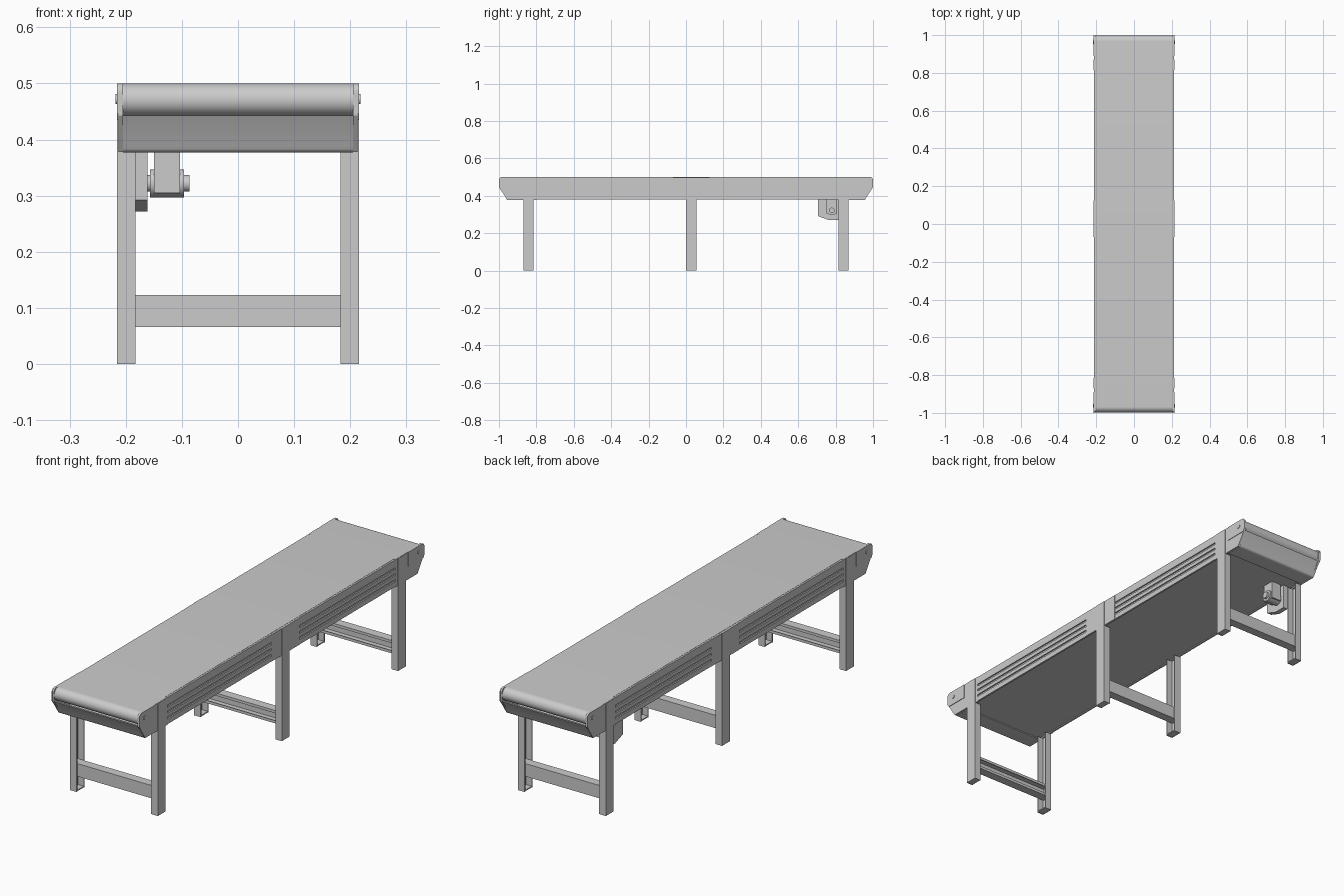
import bpy, bmesh, math
from mathutils import Vector

if "Cube" in bpy.data.objects:
    bpy.data.objects.remove(bpy.data.objects["Cube"])


def prism(name, pts, axis, a, b, smooth=False):
    """Extrude a 2D profile along an axis. x: pts=(y,z), y: pts=(x,z), z: pts=(x,y)."""
    def place(p, t):
        return {'x': (t, p[0], p[1]), 'y': (p[0], t, p[1]), 'z': (p[0], p[1], t)}[axis]
    bm = bmesh.new()
    face = bm.faces.new([bm.verts.new(place(p, a)) for p in pts])
    ext = bmesh.ops.extrude_face_region(bm, geom=[face])
    shift = Vector(place((0, 0), b - a))
    bmesh.ops.translate(bm, vec=shift, verts=[v for v in ext['geom'] if isinstance(v, bmesh.types.BMVert)])
    bmesh.ops.recalc_face_normals(bm, faces=bm.faces)
    me = bpy.data.meshes.new(name)
    bm.to_mesh(me)
    bm.free()
    ob = bpy.data.objects.new(name, me)
    bpy.context.collection.objects.link(ob)
    if smooth:
        bpy.ops.object.select_all(action='DESELECT')
        ob.select_set(True)
        bpy.context.view_layer.objects.active = ob
        bpy.ops.object.shade_smooth_by_angle(angle=math.radians(35))
    return ob


def box(name, x0, x1, y0, y1, z0, z1):
    return prism(name, [(x0, y0), (x1, y0), (x1, y1), (x0, y1)], 'z', z0, z1)


def arc(cx, cy, r, a0, a1, n):
    return [(cx + r * math.cos(math.radians(a0 + (a1 - a0) * i / n)),
             cy + r * math.sin(math.radians(a0 + (a1 - a0) * i / n))) for i in range(n + 1)]


def disc(name, y, z, r, x0, x1, n=32):
    return prism(name, arc(y, z, r, 0, 360 - 360 / n, n - 1), 'x', x0, x1, True)


# Belt loop around both end rollers
R, CY, CZ = 0.029, 0.968, 0.471
prism("belt", arc(CY, CZ, R, -90, 90, 24) + arc(-CY, CZ, R, 90, 270, 24), 'x', -0.205, 0.205, True)

# Underside pan
box("bottom_pan", -0.205, 0.205, -0.9, 0.9, 0.384, 0.39)

# Sloped guards under each roller
for s, end in ((-1, "front"), (1, "back")):
    guard = [(0.994, 0.443), (0.963, 0.390)] + arc(0.950, 0.389, 0.012, -30, -90, 6)
    guard += [(0.88, 0.377), (0.88, 0.381), (0.949, 0.382), (0.985, 0.443)]
    prism(end + "_guard", [(s * y, z) for y, z in guard], 'x', -0.205, 0.205, True)

# Side frames
TOP, BOT = 0.499, 0.38
IN, OUT = 0.205, 0.213
SLOTS = (0.407, 0.433, 0.459)
LEGS = ((-0.8425, 1), (0.0275, -1), (0.8425, -1))
for s, side in ((-1, "left"), (1, "right")):
    # Grooved rails between the plates
    prof = [(IN, BOT), (OUT, BOT)]
    for z in SLOTS:
        prof += [(OUT, z - 0.005), (OUT - 0.006, z - 0.005), (OUT - 0.006, z + 0.005), (OUT, z + 0.005)]
    prof += [(OUT, TOP), (IN, TOP)]
    prof = [(s * x, z) for x, z in prof]
    prism(side + "_front_rail", prof, 'y', -0.80, -0.07)
    prism(side + "_back_rail", prof, 'y', 0.125, 0.80)
    # Splice plate at mid length
    xs = sorted((s * IN, s * (OUT + 0.001)))
    box(side + "_splice_plate", *xs, -0.07, 0.125, BOT, TOP)

    # End plates, nose covers and bolts
    for e, end in ((-1, "front"), (1, "back")):
        plate = [(0.80, 0.378), (0.955, 0.378), (0.998, 0.443)]
        plate += arc(0.982, 0.484, 0.016, 0, 90, 6) + [(0.80, 0.5)]
        prism(f"{side}_{end}_end_plate", [(e * y, z) for y, z in plate], 'x', s * IN, s * OUT)
        cover = [(0.89, 0.435), (0.992, 0.435), (1.0, 0.447)]
        cover += arc(0.984, 0.484, 0.016, 0, 90, 6) + [(0.89, 0.5)]
        prism(f"{side}_{end}_nose_cover", [(e * y, z) for y, z in cover], 'x', s * OUT, s * 0.2155)
        disc(f"{side}_{end}_bolt", e * 0.962, 0.472, 0.009, s * 0.2155, s * 0.218, 20)

    # Channel legs: outer web, two inward lips, foot plate
    for i, (y, _) in enumerate(LEGS):
        h, t = 0.0275, 0.004
        chan = [(0.183, y - h), (0.2155, y - h), (0.2155, y + h), (0.183, y + h),
                (0.183, y + h - t), (0.2155 - t, y + h - t), (0.2155 - t, y - h + t), (0.183, y - h + t)]
        prism(f"{side}_leg_{i + 1}", [(s * x, v) for x, v in chan], 'z', 0, 0.379)
        xs = sorted((s * OUT, s * 0.2155))
        box(f"{side}_leg_strap_{i + 1}", *xs, y - h, y + h, 0.379, TOP)
        xs = sorted((s * 0.184, s * 0.214))
        box(f"{side}_foot_{i + 1}", *xs, y - h + 0.001, y + h - 0.001, 0.001, 0.006)

# Channel cross braces (open side given by the second value) and top ties
for i, (y, d) in enumerate(LEGS):
    t = 0.004
    b, f, z0, z1 = y - d * 0.02, y + d * 0.02, 0.066, 0.123
    w = b + d * t
    chan = [(b, z0), (f, z0), (f, z0 + 0.012), (f - d * t, z0 + 0.012), (f - d * t, z0 + t), (w, z0 + t),
            (w, z1 - t), (f - d * t, z1 - t), (f - d * t, z1 - 0.012), (f, z1 - 0.012), (f, z1), (b, z1)]
    prism(f"cross_brace_{i + 1}", chan, 'x', -0.211, 0.211)

# Drive unit hanging under the back left corner
bracket = [(0.705, 0.385), (0.705, 0.292), (0.76, 0.272), (0.815, 0.272), (0.815, 0.385)]
prism("drive_bracket", bracket, 'x', -0.184, -0.161)
gear = [(0.752, 0.385), (0.752, 0.305)] + arc(0.78, 0.325, 0.028, 225, 315, 8) + [(0.808, 0.305), (0.808, 0.385)]
prism("gearbox", gear, 'x', -0.15, -0.103, True)
disc("gearbox_flange", 0.78, 0.322, 0.025, -0.157, -0.096)
disc("drive_shaft", 0.78, 0.322, 0.015, -0.165, -0.086)
